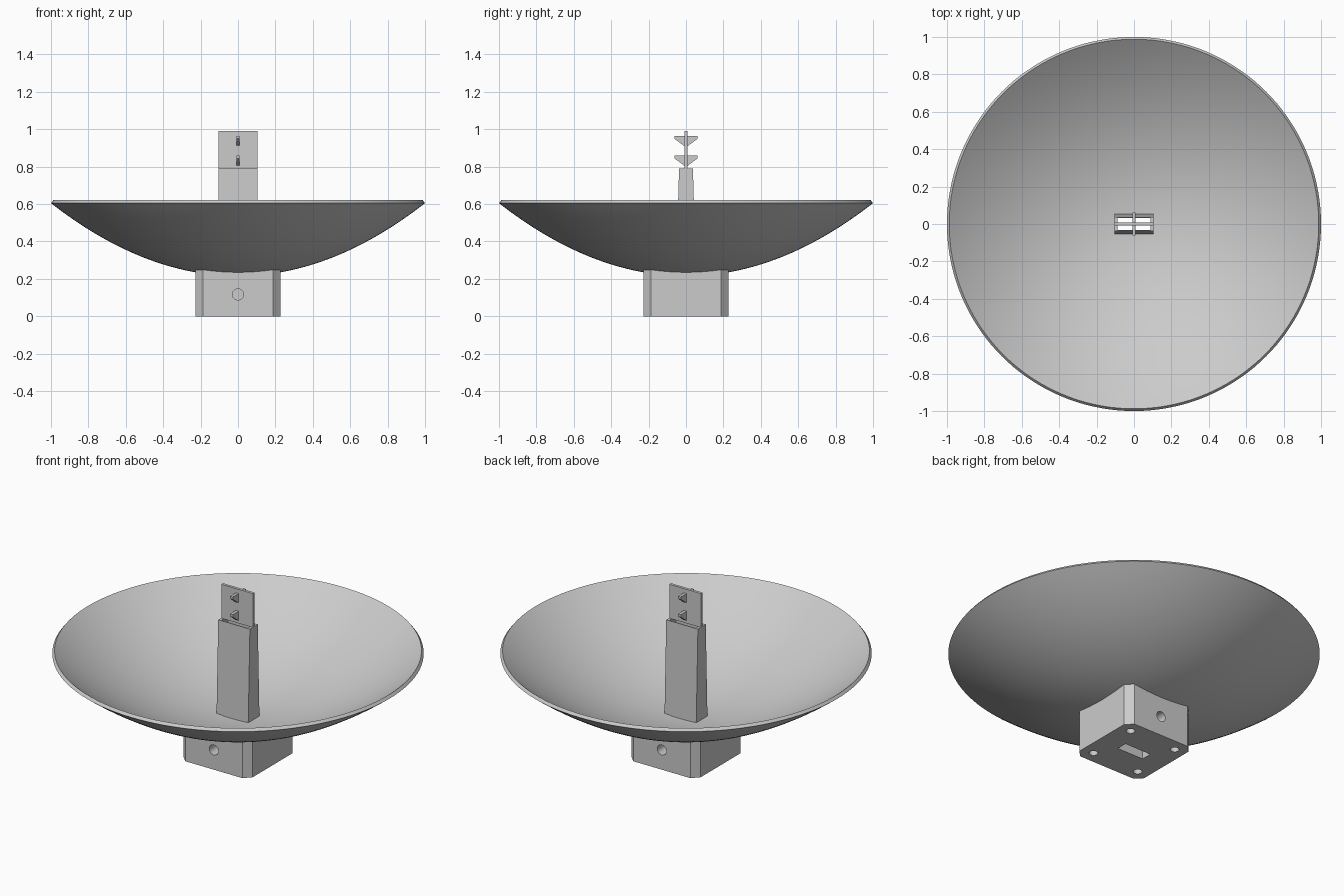
import bpy, bmesh, math
from mathutils import Matrix, Vector

cube = bpy.data.objects.get("Cube")
if cube:
    bpy.data.objects.remove(cube, do_unlink=True)

GREY = 0.6
metal = bpy.data.materials.new("light_grey_metal")
metal.use_nodes = True
metal.diffuse_color = (GREY, GREY, GREY, 1)
metal.node_tree.nodes["Principled BSDF"].inputs["Base Color"].default_value = (GREY, GREY, GREY, 1)


def finish(name, bm):
    bmesh.ops.recalc_face_normals(bm, faces=bm.faces)
    mesh = bpy.data.meshes.new(name)
    bm.to_mesh(mesh)
    bm.free()
    mesh.materials.append(metal)
    obj = bpy.data.objects.new(name, mesh)
    bpy.context.collection.objects.link(obj)
    return obj


def lathe(name, profile, steps=144):
    bm = bmesh.new()
    verts = [bm.verts.new((r, 0, z)) for r, z in profile]
    edges = [bm.edges.new(pair) for pair in zip(verts, verts[1:])]
    bmesh.ops.spin(bm, geom=verts + edges, cent=(0, 0, 0), axis=(0, 0, 1),
                   angle=math.tau, steps=steps, use_merge=True)
    bmesh.ops.remove_doubles(bm, verts=bm.verts, dist=1e-5)
    return finish(name, bm)


def extrude(name, points, depth):
    bm = bmesh.new()
    face = bm.faces.new([bm.verts.new(p) for p in points])
    ext = bmesh.ops.extrude_face_region(bm, geom=[face])
    moved = [v for v in ext["geom"] if isinstance(v, bmesh.types.BMVert)]
    bmesh.ops.translate(bm, verts=moved, vec=depth)
    return finish(name, bm)


def box(name, hx, hy, z0, z1, top_hy=None):
    bm = bmesh.new()
    bmesh.ops.create_cube(bm, size=2)
    for v in bm.verts:
        up = v.co.z > 0
        depth = top_hy if up and top_hy else hy
        v.co = (v.co.x * hx, v.co.y * depth, z1 if up else z0)
    return finish(name, bm)


def rod(name, radius, length, place, axis="Z"):
    bm = bmesh.new()
    bmesh.ops.create_cone(bm, cap_ends=True, segments=32, radius1=radius,
                          radius2=radius, depth=length)
    turn = Matrix.Rotation(math.pi / 2, 4, "X") if axis == "Y" else Matrix()
    bm.transform(Matrix.Translation(place) @ turn)
    return finish(name, bm)


def cut(obj, cutters):
    for cutter in cutters:
        cutter.hide_render = True
        mod = obj.modifiers.new("cut", "BOOLEAN")
        mod.operation, mod.solver, mod.object = "DIFFERENCE", "EXACT", cutter
    select(obj)
    for mod in list(obj.modifiers):
        bpy.ops.object.modifier_apply(modifier=mod.name)


def select(obj):
    bpy.ops.object.select_all(action="DESELECT")
    obj.select_set(True)
    bpy.context.view_layer.objects.active = obj


def smooth(obj):
    select(obj)
    bpy.ops.object.shade_smooth_by_angle(angle=math.radians(30))


# Parabolic dish with an even wall thickness
FLOOR, CURVE, WALL, RINGS = 0.215, 0.39, 0.02, 32
outer, inner = [], []
for i in range(RINGS + 1):
    r = i / RINGS
    point = Vector((r, FLOOR + CURVE * r * r))
    normal = Vector((-2 * CURVE * r, 1)).normalized()
    outer.append(tuple(point))
    inner.append(tuple(point + normal * WALL))
dish = lathe("dish", outer + inner[::-1])
bowl_cutter = lathe("bowl_cutter", outer + [(0, outer[-1][1])])

# Mounting block with chamfered corners
S, C = 0.227, 0.187
corners = [(S, -C), (S, C), (C, S), (-C, S), (-S, C), (-S, -C), (-C, -S), (C, -S)]
block = extrude("mounting_block", [(x, y, 0) for x, y in corners], (0, 0, 0.3))

# Rectangular channel, screw holes and side holes
channel = box("channel_cutter", 0.087, 0.032, -0.1, 0.9)
holes = [rod("screw_hole_cutter", 0.024, 0.2, (sx * 0.155, sy * 0.155, 0))
         for sx in (-1, 1) for sy in (-1, 1)]
holes += [rod("side_hole_cutter", 0.03, 0.2, (0, sy * S, 0.117), "Y") for sy in (-1, 1)]

# Tapered feed tube standing in the dish
tube = box("feed_tube", 0.104, 0.053, 0.225, 0.79, top_hy=0.037)

cut(block, [bowl_cutter, channel] + holes)
cut(dish, [channel])
cut(tube, [channel])
for helper in [bowl_cutter, channel] + holes:
    bpy.data.objects.remove(helper, do_unlink=True)
smooth(dish)
smooth(block)

# Upright plate over the tube mouth
box("feed_plate", 0.104, 0.008, 0.788, 0.99)

# Two cross fins, each a tapered wing on both sides of the plate
for name, top in (("lower_fin", 0.86), ("upper_fin", 0.965)):
    half = [(0.062, top), (0.062, top - 0.015), (0.012, top - 0.053)]
    outline = half + [(-y, z) for y, z in half[::-1]]
    extrude(name, [(-0.009, y, z) for y, z in outline], (0.018, 0, 0))
